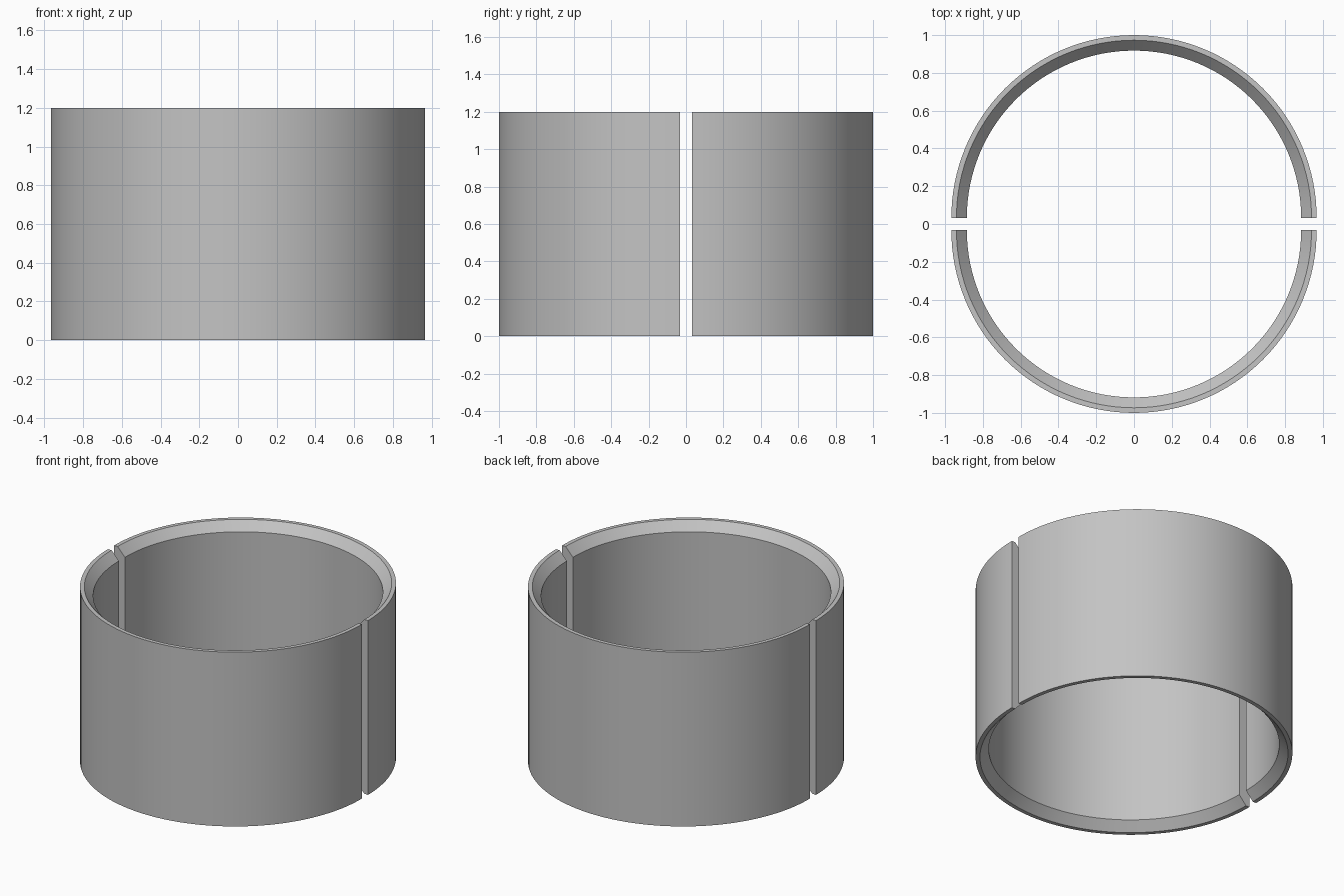
import bpy
import bmesh
import math

cube = bpy.data.objects.get("Cube")
if cube:
    bpy.data.objects.remove(cube, do_unlink=True)

OUTER, RIM, BORE = 0.967, 0.94, 0.885
HEIGHT, CHAMFER, HALF_GAP = 1.2, 0.06, 0.033
STEPS = 64

metal = bpy.data.materials.new("light grey metal")
metal.use_nodes = True
grey = (0.55, 0.55, 0.55, 1)
metal.diffuse_color = grey
metal.node_tree.nodes["Principled BSDF"].inputs["Base Color"].default_value = grey

# Wall section: straight outside, narrow flat rims, chamfered bore at both ends
SECTION = [(OUTER, 0), (OUTER, HEIGHT), (RIM, HEIGHT),
           (BORE, HEIGHT - CHAMFER), (BORE, CHAMFER), (RIM, 0)]


def half_shell(name, side):
    """Half ring swept round z, shifted away from the split plane."""
    bm = bmesh.new()
    rings = []
    for i in range(STEPS + 1):
        a = side * math.pi * i / STEPS
        rings.append([bm.verts.new((r * math.cos(a),
                                    r * math.sin(a) + side * HALF_GAP, z))
                      for r, z in SECTION])
    n = len(SECTION)
    for a, b in zip(rings, rings[1:]):
        for k in range(n):
            m = (k + 1) % n
            bm.faces.new((a[k], a[m], b[m], b[k]))
    # Flat end faces along the split
    bm.faces.new(rings[0])
    bm.faces.new(rings[-1])
    bmesh.ops.recalc_face_normals(bm, faces=bm.faces)
    mesh = bpy.data.meshes.new(name)
    bm.to_mesh(mesh)
    bm.free()
    mesh.materials.append(metal)
    obj = bpy.data.objects.new(name, mesh)
    bpy.context.collection.objects.link(obj)
    bpy.ops.object.select_all(action="DESELECT")
    obj.select_set(True)
    bpy.context.view_layer.objects.active = obj
    bpy.ops.object.shade_smooth_by_angle(angle=math.radians(25))


half_shell("back_half_shell", 1)
half_shell("front_half_shell", -1)
